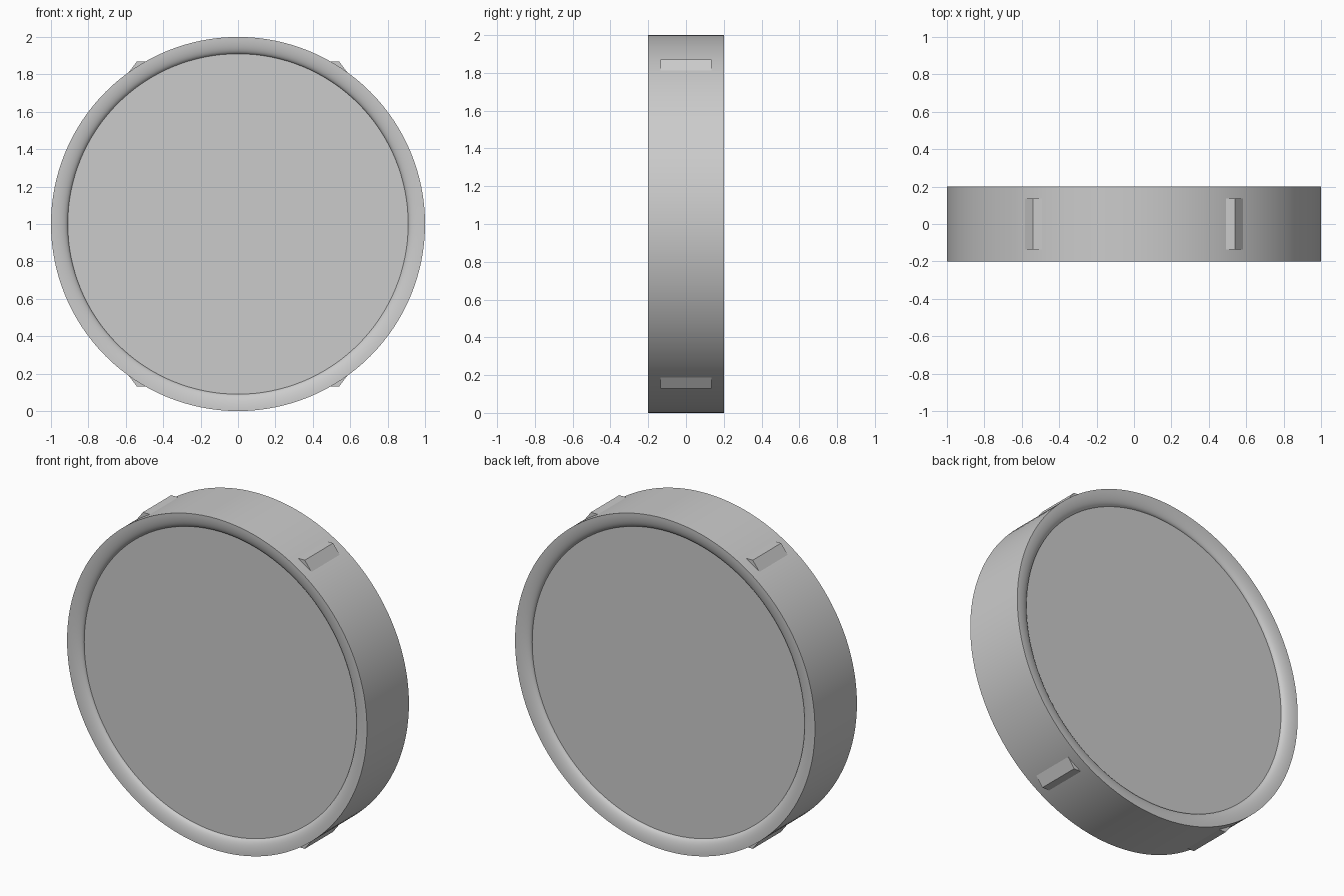
import bpy, bmesh, math

cube = bpy.data.objects.get("Cube")
if cube:
    bpy.data.objects.remove(cube)

grey = bpy.data.materials.new("plain_grey")
grey.use_nodes = True
COLOUR = (0.6, 0.6, 0.6, 1)
grey.diffuse_color = COLOUR
grey.node_tree.nodes["Principled BSDF"].inputs["Base Color"].default_value = COLOUR


def finish(bm, name):
    bmesh.ops.recalc_face_normals(bm, faces=bm.faces)
    mesh = bpy.data.meshes.new(name)
    bm.to_mesh(mesh)
    bm.free()
    mesh.materials.append(grey)
    obj = bpy.data.objects.new(name, mesh)
    bpy.context.collection.objects.link(obj)
    bpy.ops.object.select_all(action='DESELECT')
    obj.select_set(True)
    bpy.context.view_layer.objects.active = obj
    bpy.ops.object.shade_smooth_by_angle(angle=math.radians(30))
    return obj


# Round body: lathe one profile with a rolled inner lip on each face
SEGMENTS, HALF, LIP, DEPTH, STEPS = 128, 0.2, 0.09, 0.035, 10
lip = []
for i in range(STEPS + 1):
    a = math.pi / 2 * i / STEPS
    lip.append((1 - LIP * math.sin(a), -HALF + DEPTH * (1 - math.cos(a))))
profile = lip[::-1] + [(r, -y) for r, y in lip]

bm = bmesh.new()
rings = []
for r, y in profile:
    rings.append([bm.verts.new((r * math.cos(t), y, 1 + r * math.sin(t)))
                  for t in (2 * math.pi * k / SEGMENTS for k in range(SEGMENTS))])
for a, b in zip(rings, rings[1:]):
    for k in range(SEGMENTS):
        n = (k + 1) % SEGMENTS
        bm.faces.new((a[k], a[n], b[n], b[k]))
bm.faces.new(rings[0])
bm.faces.new(rings[-1])
finish(bm, "round_body")

# Four wedge lugs on the outer wall
WEDGE = [(0.46, 0.87), (0.54, 0.87), (0.585, 0.81), (0.5, 0.8)]
for sx, side in ((1, "left"), (-1, "right")):
    for sz, level in ((1, "upper"), (-1, "lower")):
        bm = bmesh.new()
        face = bm.faces.new([bm.verts.new((sx * x, -0.135, 1 + sz * z)) for x, z in WEDGE])
        ext = bmesh.ops.extrude_face_region(bm, geom=[face])
        moved = [v for v in ext["geom"] if isinstance(v, bmesh.types.BMVert)]
        bmesh.ops.translate(bm, verts=moved, vec=(0, 0.27, 0))
        finish(bm, f"{level}_{side}_lug")
